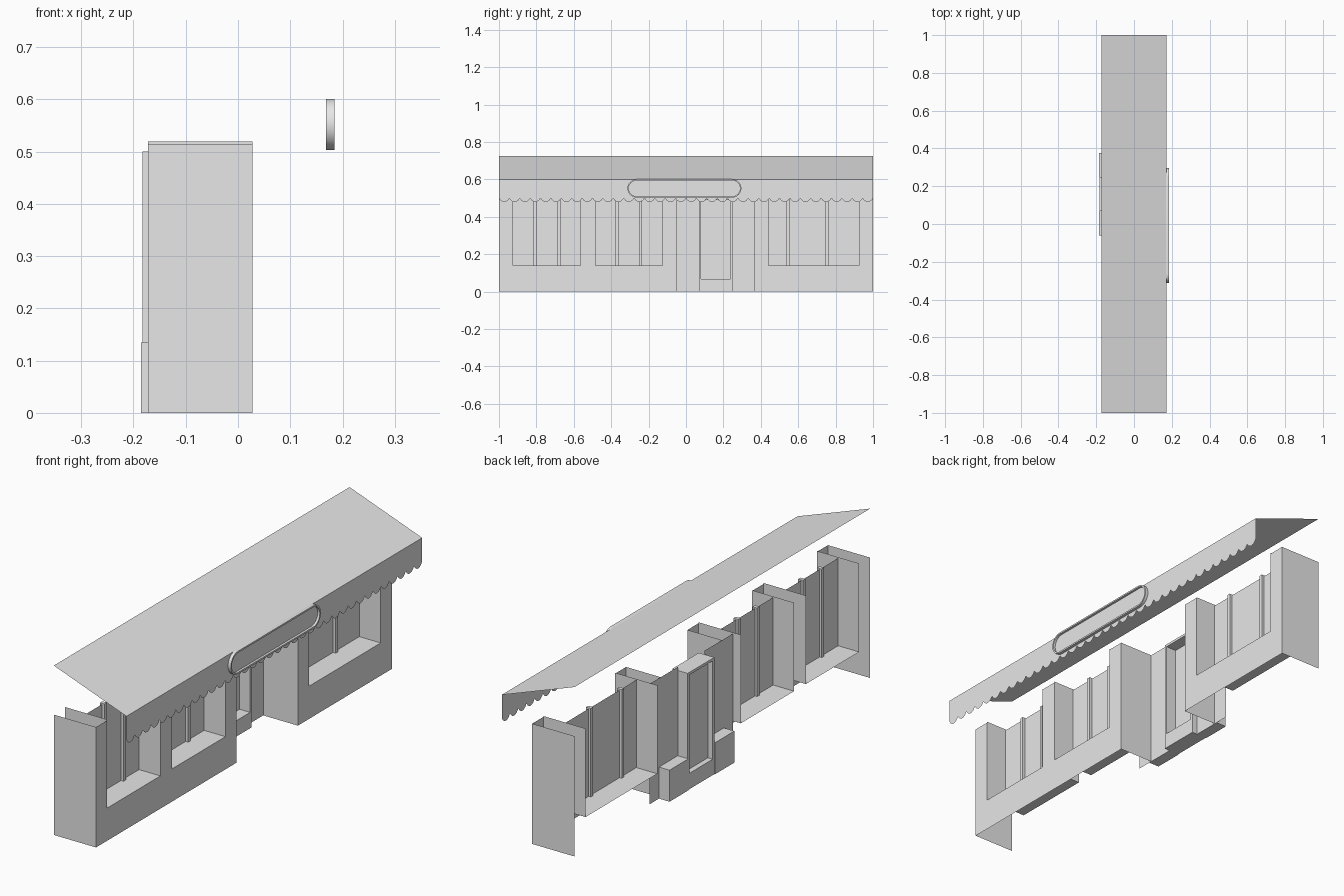
import bpy, bmesh, math

cube = bpy.data.objects.get("Cube")
if cube:
    bpy.data.objects.remove(cube, do_unlink=True)

grey = bpy.data.materials.new("plain_grey")
grey.use_nodes = True
colour = (0.8, 0.8, 0.8, 1)
grey.diffuse_color = colour
grey.node_tree.nodes["Principled BSDF"].inputs["Base Color"].default_value = colour

FRONT, BACK, ALCOVE, GLASS = 0.028, -0.172, -0.136, -0.073   # depth planes along x
WALL_TOP, REVEAL_TOP = 0.515, 0.519
SILL = 0.14


def make(name, polygons):
    """One object from a list of polygons, each a list of points."""
    bm = bmesh.new()
    for points in polygons:
        bm.faces.new([bm.verts.new(p) for p in points])
    bmesh.ops.remove_doubles(bm, verts=bm.verts, dist=0.0001)
    mesh = bpy.data.meshes.new(name)
    bm.to_mesh(mesh)
    bm.free()
    mesh.materials.append(grey)
    ob = bpy.data.objects.new(name, mesh)
    bpy.context.collection.objects.link(ob)
    return ob


def facing(x, y0, y1, z0, z1):
    """Upright sheet facing +x."""
    return [(x, y0, z0), (x, y1, z0), (x, y1, z1), (x, y0, z1)]


def cheek(y, x0, x1, z0, z1):
    """Upright sheet across the depth."""
    return [(x0, y, z0), (x1, y, z0), (x1, y, z1), (x0, y, z1)]


def shelf(z, x0, x1, y0, y1):
    """Level sheet."""
    return [(x0, y0, z), (x1, y0, z), (x1, y1, z), (x0, y1, z)]


def box(name, x0, x1, y0, y1, z0, z1):
    return make(name, [
        facing(x1, y0, y1, z0, z1), facing(x0, y0, y1, z0, z1)[::-1],
        cheek(y0, x0, x1, z0, z1), cheek(y1, x0, x1, z0, z1)[::-1],
        shelf(z1, x0, x1, y0, y1), shelf(z0, x0, x1, y0, y1)[::-1]])


# Facade halves, notched for the windows, and the end walls
windows = [
    ("south", -0.925, -0.565, (-0.807, -0.68)),
    ("middle", -0.485, -0.125, (-0.37, -0.242)),
    ("north", 0.44, 0.925, (0.545, 0.755)),
]
ALCOVE_LOW, ALCOVE_HIGH = -0.05, 0.365


def facade(name, start, end, holes):
    outline = [(start, 0), (end, 0), (end, WALL_TOP)]
    for low, high in reversed(holes):
        outline += [(high, WALL_TOP), (high, SILL), (low, SILL), (low, WALL_TOP)]
    outline.append((start, WALL_TOP))
    make(name, [[(FRONT, y, z) for y, z in outline]])


facade("facade_long", -1, ALCOVE_LOW, [w[1:3] for w in windows[:2]])
facade("facade_short", ALCOVE_HIGH, 1, [w[1:3] for w in windows[2:]])
for side, y in (("south", -1), ("north", 1)):
    make(side + "_end_wall", [cheek(y, BACK, FRONT, 0, WALL_TOP)])

# Display windows: reveals, sill, glass half way back, and mullions
for name, low, high, bars in windows:
    make(name + "_window_reveal", [
        cheek(low, BACK, FRONT, SILL, REVEAL_TOP),
        cheek(high, BACK, FRONT, SILL, REVEAL_TOP),
        shelf(SILL, BACK, FRONT, low, high)])
    make(name + "_window_glass", [facing(GLASS, low, high, SILL, WALL_TOP)])
    for y in bars:
        box(name + "_window_mullion", GLASS - 0.01, GLASS + 0.012,
            y - 0.008, y + 0.008, SILL, REVEAL_TOP)

# Entrance alcove: cheeks, back walls either side of the door, low bases behind
DOOR_LOW, DOOR_HIGH = 0.07, 0.25
for side, y, out, door in (("south", ALCOVE_LOW, -1, DOOR_LOW),
                           ("north", ALCOVE_HIGH, 1, DOOR_HIGH)):
    make(side + "_alcove_cheek", [cheek(y, ALCOVE, FRONT, 0, WALL_TOP)])
    low, high = sorted((y + out * 0.075, door))
    make(side + "_alcove_back", [facing(ALCOVE, low, high, 0, WALL_TOP)])
    low, high = sorted((y + out * 0.012, door))
    box(side + "_alcove_base", -0.186, ALCOVE, low, high, 0, 0.135)

# Door frame and door
RAIL, DOOR_TOP, DOOR_BOTTOM = 0.011, 0.5, 0.068
FRAME = (-0.183, -0.11)
for side, y in (("south", DOOR_LOW), ("north", DOOR_HIGH - RAIL)):
    box(side + "_door_post", *FRAME, y, y + RAIL, 0, DOOR_TOP)
inner = (DOOR_LOW + RAIL, DOOR_HIGH - RAIL)
box("door_head", *FRAME, *inner, DOOR_TOP - RAIL, DOOR_TOP)
box("door_threshold", *FRAME, *inner, 0, DOOR_BOTTOM)
make("door_panel", [facing(-0.16, *inner, DOOR_BOTTOM, DOOR_TOP - RAIL)])

# Awning: sloping sheet and scalloped valance
EDGE, EAVE = 0.172, 0.6
make("awning_roof", [[(EDGE, -1, EAVE), (EDGE, 1, EAVE), (BACK, 1, 0.725), (BACK, -1, 0.725)]])
scallops, steps = 36, 6
total = scallops * steps
hem = []
for i in range(total + 1):
    dip = math.sin(math.pi * (i % steps) / steps) ** 0.7
    hem.append((-1 + 2 * i / total, 0.499 - 0.02 * dip))
make("awning_valance", [
    [(EDGE, a[0], a[1]), (EDGE, b[0], b[1]), (EDGE, b[0], EAVE), (EDGE, a[0], EAVE)]
    for a, b in zip(hem, hem[1:])])


# Capsule sign: raised rim around a flat panel
def capsule(radius, x):
    points = []
    for centre, start in ((0.247, -90), (-0.264, 90)):
        for i in range(17):
            angle = math.radians(start + i * 180 / 16)
            points.append((x, centre + radius * math.cos(angle), 0.552 + radius * math.sin(angle)))
    return points


def band(a, b):
    n = len(a)
    return [[a[i], a[(i + 1) % n], b[(i + 1) % n], b[i]] for i in range(n)]


R, r = 0.049, 0.042
loops = [capsule(R, 0.168), capsule(R, 0.185), capsule(r, 0.185), capsule(r, 0.175)]
rim = make("sign_rim", [f for a, b in zip(loops, loops[1:]) for f in band(a, b)])
make("sign_panel", [loops[-1]])
bpy.ops.object.select_all(action="DESELECT")
rim.select_set(True)
bpy.context.view_layer.objects.active = rim
bpy.ops.object.shade_smooth_by_angle(angle=math.radians(35))
